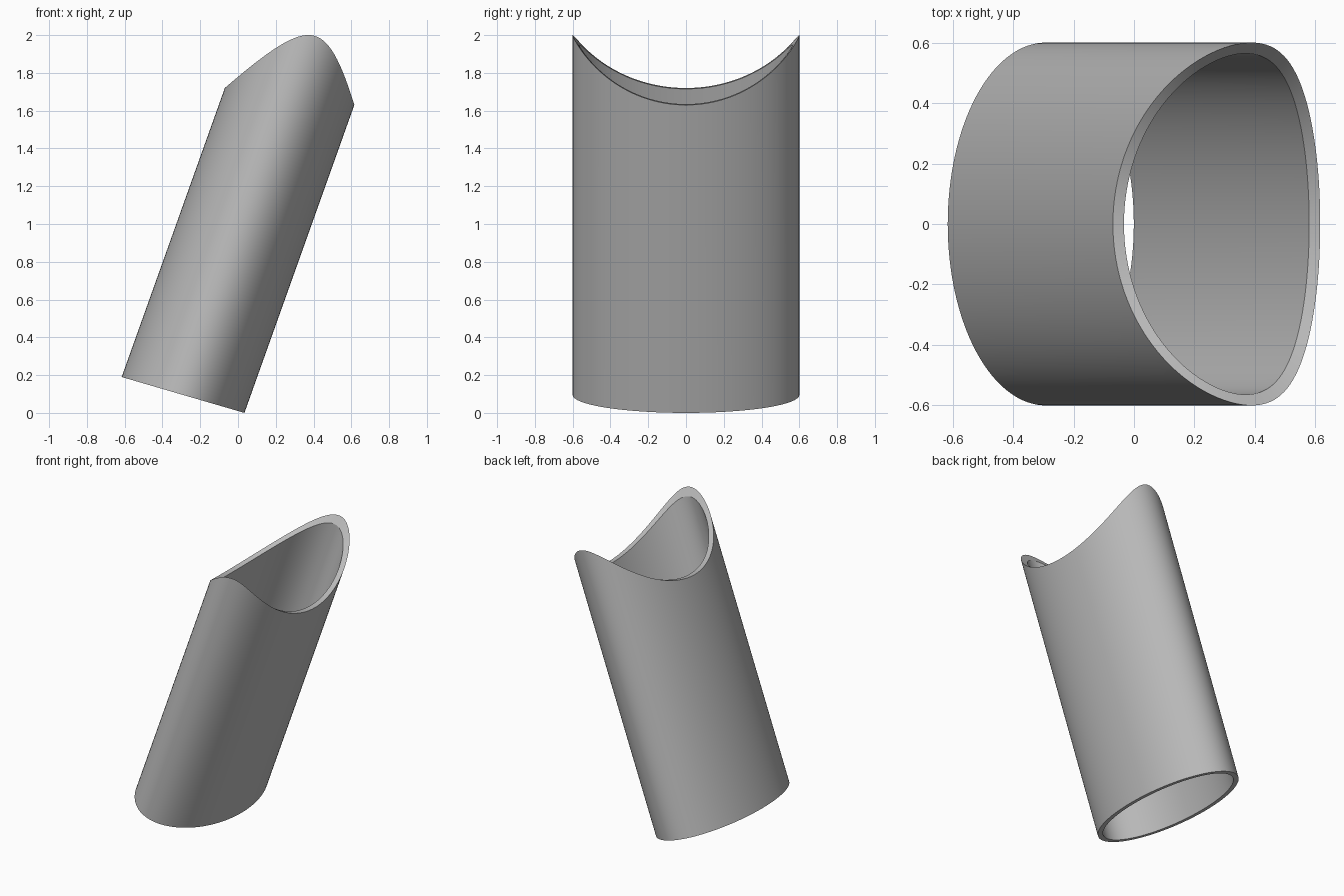
import bpy, bmesh
from math import sin, cos, sqrt, tau, radians
from mathutils import Vector

if "Cube" in bpy.data.objects:
    bpy.data.objects.remove(bpy.data.objects["Cube"])

SEGMENTS = 128
WALL = 0.036
HALF_WIDTH, HALF_DEPTH = 0.338, 0.6
SADDLE_RADIUS = 0.703

# Leaning axis, and the planes that trim the two ends
axis = Vector((0.357, 0, 1)).normalized()
across = Vector((axis.z, 0, -axis.x))
base = Vector((-0.291, 0, 0.095))
base_normal = Vector((0.19, 0, 0.65)).normalized()
top = Vector((0.273, 0, 1.675))
top_normal = Vector((0.09, 0, 0.686)).normalized()


def trim(point, origin, normal, rise=0.0):
    """Slide a point along the axis until it is `rise` above a plane."""
    return point + axis * ((rise - (point - origin).dot(normal)) / axis.dot(normal))


def wall_points(inset):
    """Bottom and top rings of an elliptical wall with a saddle-cut top."""
    low, high = [], []
    for i in range(SEGMENTS):
        t = tau * i / SEGMENTS
        y = (HALF_DEPTH - inset) * sin(t)
        p = base + across * ((HALF_WIDTH - inset) * cos(t)) + Vector((0, y, 0))
        rise = SADDLE_RADIUS - sqrt(SADDLE_RADIUS ** 2 - y * y)
        low.append(trim(p, base, base_normal))
        high.append(trim(p, top, top_normal, rise))
    return low, high


# Closed loop of rings: outer wall, top rim, inner wall, bottom rim
outer_low, outer_high = wall_points(0)
inner_low, inner_high = wall_points(WALL)
bm = bmesh.new()
rings = [[bm.verts.new(p) for p in ring]
         for ring in (outer_low, outer_high, inner_high, inner_low)]
for k, ring in enumerate(rings):
    after = rings[(k + 1) % len(rings)]
    for i in range(SEGMENTS):
        j = (i + 1) % SEGMENTS
        bm.faces.new((ring[i], ring[j], after[j], after[i]))
bmesh.ops.recalc_face_normals(bm, faces=bm.faces)

mesh = bpy.data.meshes.new("slanted_tube")
bm.to_mesh(mesh)
bm.free()
tube = bpy.data.objects.new("slanted_tube", mesh)
bpy.context.collection.objects.link(tube)

# Plain grey material
grey = bpy.data.materials.new("plain_grey")
grey.use_nodes = True
colour = (0.5, 0.5, 0.5, 1)
grey.diffuse_color = colour
grey.node_tree.nodes["Principled BSDF"].inputs["Base Color"].default_value = colour
mesh.materials.append(grey)

# Smooth walls with crisp rims
bpy.ops.object.select_all(action="DESELECT")
tube.select_set(True)
bpy.context.view_layer.objects.active = tube
bpy.ops.object.shade_smooth_by_angle(angle=radians(25))
